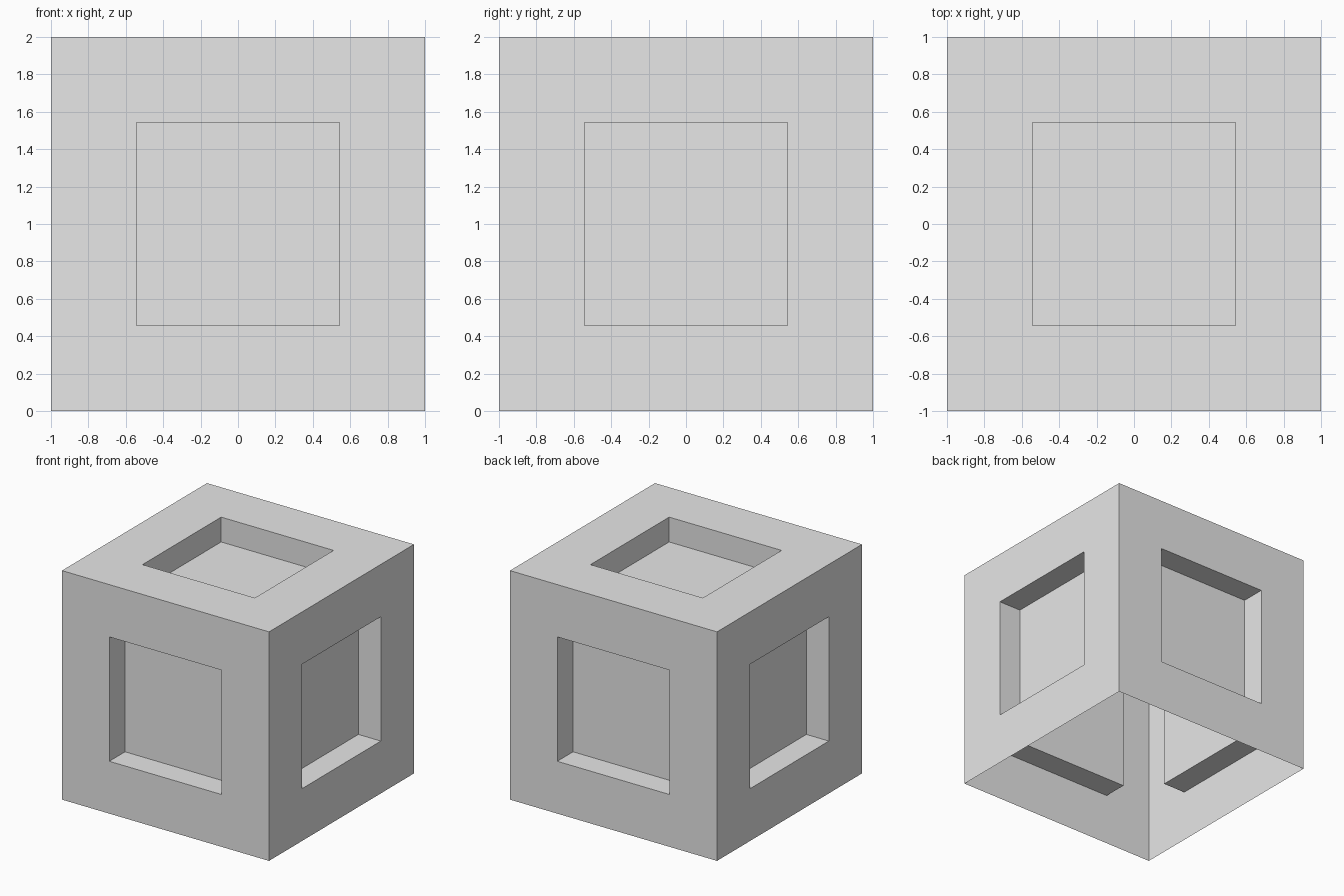
import bpy
import bmesh
from mathutils import Matrix

SIZE = 2.0
BORDER = 0.457
DEPTH = 0.217

old = bpy.data.objects.get("Cube")
if old:
    bpy.data.objects.remove(old, do_unlink=True)

# Single plain grey
grey = bpy.data.materials.new("light_grey")
grey.use_nodes = True
colour = (0.8, 0.8, 0.8, 1.0)
grey.diffuse_color = colour
for node in grey.node_tree.nodes:
    if node.type == "BSDF_PRINCIPLED":
        node.inputs["Base Color"].default_value = colour

# Outer shell, hollow and open underneath
bm = bmesh.new()
bmesh.ops.create_cube(bm, size=SIZE, matrix=Matrix.Translation((0, 0, SIZE / 2)))
bm.normal_update()
underside = [f for f in bm.faces if f.normal.z < -0.5]
bmesh.ops.delete(bm, geom=underside, context="FACES_ONLY")

# Square recess with straight walls in each of the five sides
panels = list(bm.faces)
bmesh.ops.inset_individual(bm, faces=panels, thickness=BORDER, use_even_offset=True)
bm.normal_update()
for panel in panels:
    inward = -panel.normal.copy()
    rim = list(panel.verts)
    floor = [bm.verts.new(v.co + inward * DEPTH) for v in rim]
    for i in range(len(rim)):
        j = (i + 1) % len(rim)
        bm.faces.new((rim[i], rim[j], floor[j], floor[i]))
    bm.faces.new(floor)
bmesh.ops.delete(bm, geom=panels, context="FACES_ONLY")
bm.normal_update()

mesh = bpy.data.meshes.new("recessed_block")
bm.to_mesh(mesh)
bm.free()
mesh.materials.append(grey)
block = bpy.data.objects.new("recessed_block", mesh)
bpy.context.collection.objects.link(block)
